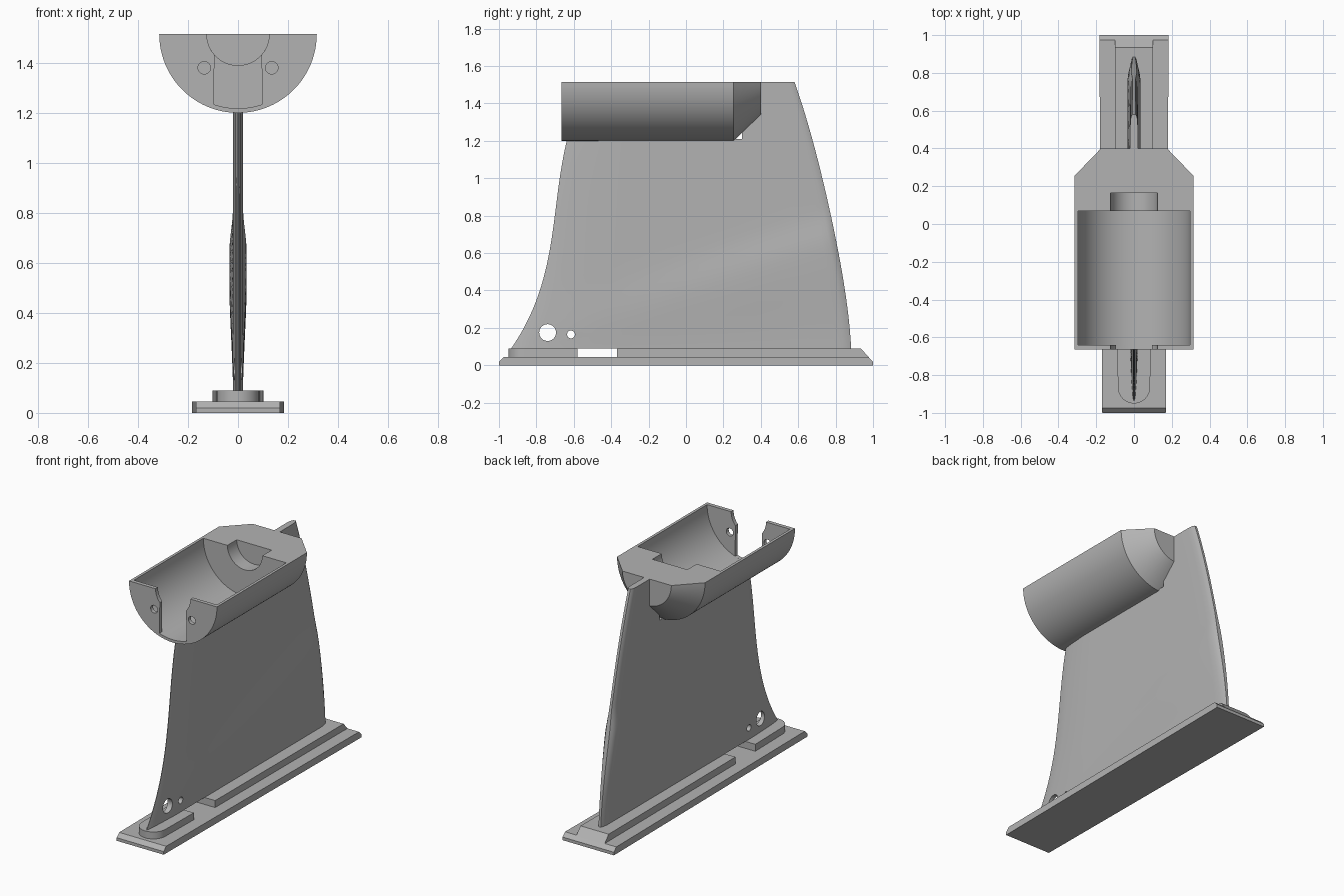
import bpy, bmesh, math
from mathutils import Vector

cube = bpy.data.objects.get("Cube")
if cube:
    bpy.data.objects.remove(cube, do_unlink=True)

grey = bpy.data.materials.new("plain grey")
grey.use_nodes = True
grey.diffuse_color = (0.45, 0.45, 0.45, 1)
grey.node_tree.nodes["Principled BSDF"].inputs["Base Color"].default_value = (0.45, 0.45, 0.45, 1)

AXIS_Z = 1.515   # centre line of the cradle


def finish(name, bm):
    bmesh.ops.recalc_face_normals(bm, faces=bm.faces)
    mesh = bpy.data.meshes.new(name)
    bm.to_mesh(mesh)
    bm.free()
    mesh.materials.append(grey)
    ob = bpy.data.objects.new(name, mesh)
    bpy.context.collection.objects.link(ob)
    return ob


def prism(name, pts, place, lo, hi):
    """Extrude a 2D outline; place(u, v, w) maps it into space."""
    bm = bmesh.new()
    rings = [[bm.verts.new(place(u, v, w)) for u, v in pts] for w in (lo, hi)]
    n = len(pts)
    for ring in rings:
        bm.faces.new(ring)
    for i in range(n):
        j = (i + 1) % n
        bm.faces.new((rings[0][i], rings[0][j], rings[1][j], rings[1][i]))
    return finish(name, bm)


def arc(r, a, b, n, cx=0, cy=0):
    return [(cx + r * math.cos(math.radians(a + (b - a) * i / n)),
             cy + r * math.sin(math.radians(a + (b - a) * i / n))) for i in range(n + 1)]


def along_y(u, v, w):
    return (u, w, v)


def along_x(u, v, w):
    return (w, u, v)


def cut(target, cutter):
    mod = target.modifiers.new("cut", 'BOOLEAN')
    mod.operation = 'DIFFERENCE'
    mod.solver = 'EXACT'
    mod.object = cutter
    cutter.hide_render = True
    bpy.context.view_layer.objects.active = target
    bpy.ops.object.modifier_apply(modifier=mod.name)
    bpy.data.objects.remove(cutter, do_unlink=True)


def smooth(ob, angle):
    bpy.ops.object.select_all(action='DESELECT')
    ob.select_set(True)
    bpy.context.view_layer.objects.active = ob
    bpy.ops.object.shade_smooth_by_angle(angle=math.radians(angle))


def lerp_path(path, z):
    """Smooth interpolation through (y, z) points."""
    total = 0
    for i, (yi, zi) in enumerate(path):
        for j, (_, zj) in enumerate(path):
            if i != j:
                yi *= (z - zj) / (zi - zj)
        total += yi
    return total


# Base plate and raised pads, slightly wider toward the back
def widen(u, v, w):
    return (w * (1 + 0.045 * u), u, v)


prism("base_plate", [(-1, 0), (1, 0), (1, 0.02), (0.975, 0.045), (-0.975, 0.045), (-1, 0.02)],
      widen, -0.176, 0.176)
prism("rear_pad", [(-0.37, 0.04), (0.98, 0.04), (0.935, 0.09), (-0.37, 0.09)],
      widen, -0.097, 0.097)
pad = prism("front_pad", [(0.09, -0.58), (-0.09, -0.58)] + arc(0.085, 180, 360, 24, 0, -0.865),
            lambda u, v, w: (u, v, w), 0.04, 0.09)
smooth(pad, 30)

# Swept fin lofted from horizontal sections
FRONT = [(-0.935, 0.09), (-0.785, 0.39), (-0.715, 0.7), (-0.64, 1.19)]
REAR = [(0.883, 0.09), (0.85, 0.4), (0.765, 0.845), (0.675, 1.21), (0.58, 1.515)]
SPAN = [(0, 0.1), (0.01, 0.3), (0.05, 0.6), (0.15, 1)] + \
       [(0.15 + 0.08 * i, 1) for i in range(1, 11)] + [(0.975, 0.95), (0.99, 0.75), (1, 0.4)]


def half_thickness(y, z):
    top = 0.39 + 0.33 * (y + 0.62)
    peak = top - 0.2
    if z >= top:
        swell = 0
    elif z > peak:
        swell = (top - z) / 0.2
    else:
        swell = max(0, (z - 0.09) / max(peak - 0.09, 0.05))
    swell = swell * swell * (3 - 2 * swell)
    return 0.02 + 0.015 * swell * min(1, max(0, (y + 0.7) / 1.1))


bm = bmesh.new()
rings = []
LEVELS = 40
for k in range(LEVELS + 1):
    z = 0.09 + (AXIS_Z - 0.09) * k / LEVELS
    y0, y1 = lerp_path(FRONT, min(z, 1.25)), lerp_path(REAR, z)
    side = []
    for t, f in SPAN:
        y = y0 + (y1 - y0) * t
        side.append((f * half_thickness(y, z), y, z))
    rings.append([bm.verts.new(p) for p in side] +
                 [bm.verts.new((-x, y, zz)) for x, y, zz in reversed(side)])
for a, b in zip(rings, rings[1:]):
    for i in range(len(a)):
        j = (i + 1) % len(a)
        bm.faces.new((a[i], a[j], b[j], b[i]))
bm.faces.new(rings[0])
bm.faces.new(rings[-1])
fin = finish("fin", bm)
for y, z, r in ((-0.74, 0.175, 0.045), (-0.615, 0.165, 0.021)):
    cut(fin, prism("hole_cutter", arc(r, 0, 345, 23, y, z), along_x, -0.2, 0.2))
cut(fin, prism("top_cutter", [(-1, 1.21), (0.3, 1.21), (0.3, 1.7), (-1, 1.7)], along_x, -0.2, 0.2))
smooth(fin, 30)

# Half round cradle with a conical tail
bm = bmesh.new()
rings = [[bm.verts.new((x, y, AXIS_Z + z)) for x, z in arc(r, 180, 360, 48)]
         for y, r in ((-0.665, 0.315), (0.255, 0.315), (0.4, 0.175))]
for a, b in zip(rings, rings[1:]):
    for i in range(48):
        bm.faces.new((a[i], a[i + 1], b[i + 1], b[i]))
bm.faces.new(rings[0])
bm.faces.new(rings[-1])
bm.faces.new([r[0] for r in rings] + [r[-1] for r in reversed(rings)])
cradle = finish("cradle", bm)

# Main pocket, small rear pocket, front slot and screw holes
cut(cradle, prism("pocket_cutter", arc(0.297, 0, 357.5, 143, 0, AXIS_Z), along_y, -0.64, 0.07))
cut(cradle, prism("rear_pocket_cutter", arc(0.125, 0, 354, 59, 0, AXIS_Z), along_y, 0, 0.165))
slot = arc(0.297, 251, 289, 12, 0, AXIS_Z) + arc(0.125, -41, 0, 8, 0, AXIS_Z) + \
    [(0.125, 1.7), (-0.125, 1.7)] + arc(0.125, 180, 221, 8, 0, AXIS_Z)
cut(cradle, prism("slot_cutter", slot, along_y, -0.8, -0.6))
for s in (-1, 1):
    cut(cradle, prism("screw_cutter", arc(0.025, 0, 345, 23, s * 0.135, 1.38), along_y, -0.8, -0.6))
smooth(cradle, 30)
